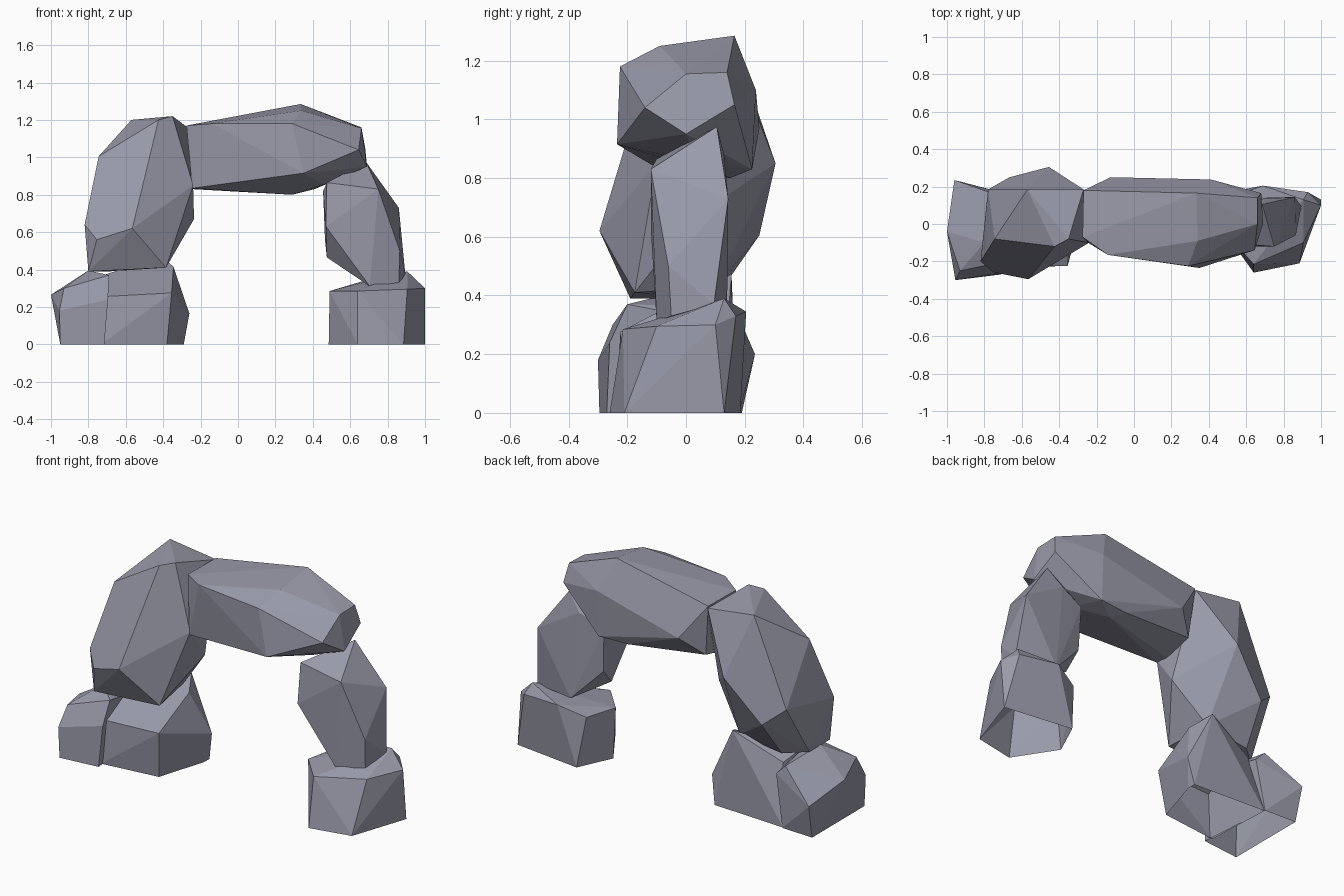
import bpy, bmesh, math

# One flat slate colour for every boulder
stone = bpy.data.materials.new("slate_stone")
stone.diffuse_color = (0.32, 0.326, 0.4, 1)


def boulder(name, corners):
    """Chiselled rock: convex hull of a few corner points, flat shaded, open on the ground."""
    bm = bmesh.new()
    for c in corners:
        bm.verts.new(c)
    hull = bmesh.ops.convex_hull(bm, input=bm.verts[:])
    loose = {g for k in ("geom_interior", "geom_unused") for g in hull[k]
             if isinstance(g, bmesh.types.BMVert) and g.is_valid and not g.link_faces}
    bmesh.ops.delete(bm, geom=list(loose), context='VERTS')
    bmesh.ops.recalc_face_normals(bm, faces=bm.faces[:])
    # merge nearly coplanar triangles into larger facets
    bmesh.ops.dissolve_limit(bm, angle_limit=math.radians(4),
                             verts=bm.verts[:], edges=bm.edges[:])
    # footing stones have no underside
    ground = [f for f in bm.faces if all(v.co.z < 1e-4 for v in f.verts)]
    bmesh.ops.delete(bm, geom=ground, context='FACES')
    mesh = bpy.data.meshes.new(name)
    bm.to_mesh(mesh)
    bm.free()
    mesh.materials.append(stone)
    ob = bpy.data.objects.new(name, mesh)
    bpy.context.collection.objects.link(ob)
    return ob


# Right footing stone
boulder("right_base_rock", [
    (.64, -.26, 0), (.885, -.21, 0), (1, .13, 0), (.58, .185, 0), (.485, -.02, 0),
    (.64, -.215, .285), (.905, -.1, .295), (1, .1, .3), (.49, -.05, .285),
    (.54, .15, .29), (.905, .13, .39), (.93, .17, .33), (.69, .205, .345)])

# Right upright
boulder("right_pillar_rock", [
    (.705, -.1, .31), (.86, -.05, .33), (.895, .095, .37), (.65, .14, .37),
    (.475, .01, .465), (.465, .1, .56), (.47, -.12, .63), (.865, -.06, .5),
    (.86, .144, .73), (.75, -.12, .83), (.455, .11, .82), (.455, 0, .82),
    (.475, -.1, .865), (.6, .13, .88), (.685, .105, .975)])

# Spanning stone
boulder("lintel_rock", [
    (-.27, .18, 1.17), (-.275, -.07, 1.17), (-.14, -.165, 1.18), (.335, .165, 1.285),
    (.34, -.09, 1.25), (.29, -.225, 1.18), (.66, 0, 1.155), (.66, .14, 1.16),
    (.68, .165, 1.05), (.645, -.14, 1.04), (.69, 0, .95), (.35, -.235, .915),
    (.46, .03, .855), (.29, .15, .8), (-.245, -.1, .835), (-.245, -.02, .83),
    (-.24, -.1, .93), (.41, .225, .83), (.41, .238, 1.1), (-.125, .25, .97),
    (.23, .21, .825), (-.24, .16, .87)])

# Left upright
boulder("left_pillar_rock", [
    (-.8, -.19, .39), (-.8, 0, .39), (-.69, .1, .39), (-.42, .1, .43),
    (-.385, -.175, .41), (-.82, -.2, .64), (-.755, -.257, .56), (-.565, -.295, .62),
    (-.235, .03, .67), (-.665, .25, .605), (-.78, .185, .7), (-.24, -.1, .85),
    (-.28, -.06, .97), (-.455, .305, .85), (-.745, -.08, 1.005), (-.57, .185, 1.2),
    (-.425, -.12, 1.2), (-.35, -.08, 1.22), (-.27, .185, 1.16)])

# Left footing: outer stone
boulder("left_base_outer_rock", [
    (-.95, .19, 0), (-.95, -.295, 0), (-.715, -.27, 0), (-.75, .18, 0),
    (-1, -.04, .265), (-.955, -.3, .18), (-.96, .235, .2), (-.93, -.25, .3),
    (-.695, -.26, .24), (-.69, -.2, .37), (-.8, -.1, .395), (-.76, .165, .36),
    (-.7, .165, .3)])

# Left footing: inner stone
boulder("left_base_inner_rock", [
    (-.73, -.23, 0), (-.38, -.19, 0), (-.29, .1, 0), (-.29, .15, 0), (-.75, .175, 0),
    (-.73, -.22, .255), (-.355, -.225, .275), (-.26, .13, .165),
    (-.345, .04, .415), (-.41, .155, .472), (-.72, -.02, .37), (-.7, .1, .34)])
